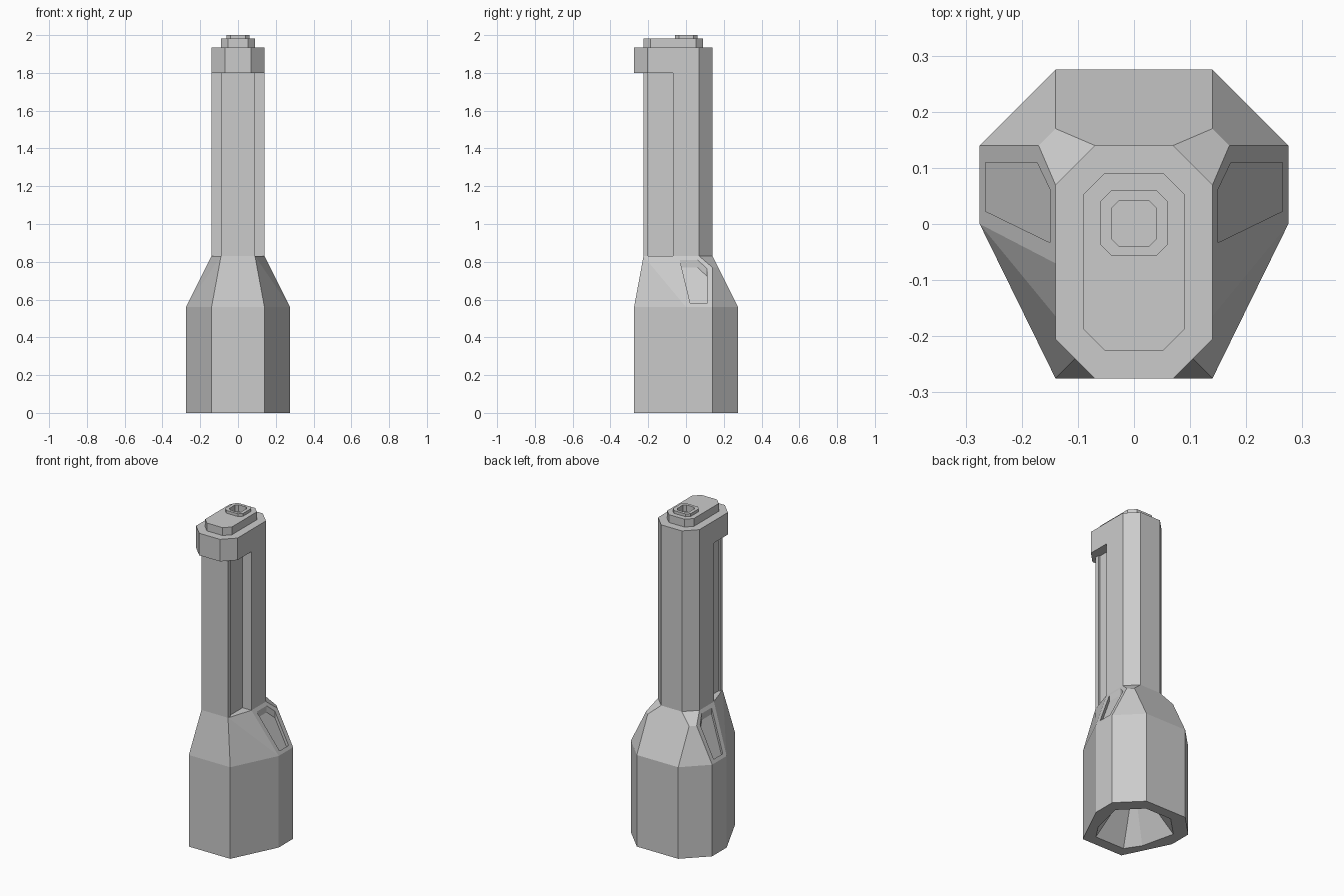
import bpy, bmesh

if "Cube" in bpy.data.objects:
    bpy.data.objects.remove(bpy.data.objects["Cube"])

grey = bpy.data.materials.new("mid_grey")
grey.diffuse_color = (0.6, 0.6, 0.6, 1)
grey.use_nodes = True
grey.node_tree.nodes["Principled BSDF"].inputs["Base Color"].default_value = grey.diffuse_color


def finish(name, bm):
    bmesh.ops.recalc_face_normals(bm, faces=bm.faces)
    me = bpy.data.meshes.new(name)
    bm.to_mesh(me)
    bm.free()
    me.materials.append(grey)
    ob = bpy.data.objects.new(name, me)
    bpy.context.collection.objects.link(ob)
    return ob


def loft(name, rings):
    """Skin a stack of equal-count rings of 3D points and cap both ends."""
    bm = bmesh.new()
    loops = [[bm.verts.new(p) for p in r] for r in rings]
    n = len(loops[0])
    for a, b in zip(loops, loops[1:]):
        for i in range(n):
            j = (i + 1) % n
            bm.faces.new((a[i], a[j], b[j], b[i]))
    bm.faces.new(loops[0][::-1])
    bm.faces.new(loops[-1])
    return finish(name, bm)


def at(poly, z, s=1.0):
    return [(x * s, y * s, z) for x, y in poly]


def mirrored(half):
    """Complete a right-hand half outline across x = 0."""
    return half + [(-x, y) for x, y in reversed(half)]


def chamfered(w, y0, y1, c):
    return mirrored([(w - c, y0), (w, y0 + c), (w, y1 - c), (w - c, y1)])


def cut(ob, cutter):
    cutter.hide_render = True
    m = ob.modifiers.new("cut", 'BOOLEAN')
    m.operation, m.solver, m.object = 'DIFFERENCE', 'EXACT', cutter
    bpy.context.view_layer.objects.active = ob
    bpy.ops.object.modifier_apply(modifier=m.name)
    bpy.data.objects.remove(cutter, do_unlink=True)


# Lamp head: eight-sided barrel with tapering, faceted shoulders
outline = mirrored([(0.14, -0.275), (0.275, 0), (0.275, 0.14), (0.14, 0.275)])
neck = mirrored([(0.09, -0.225), (0.14, -0.07), (0.14, 0.07), (0.07, 0.14)])
corner = mirrored([(0.17, 0.14), (0.14, 0.17)])
bm = bmesh.new()
for p in at(outline, 0) + at(outline, 0.56) + at(corner, 0.77) + at(neck, 0.83):
    bm.verts.new(p)
bmesh.ops.convex_hull(bm, input=bm.verts)
bmesh.ops.dissolve_limit(bm, angle_limit=0.02, verts=bm.verts, edges=bm.edges)
lamp_head = finish("lamp_head", bm)

# Sunken side panels on the shoulders
panel = [(0.265, 0.023), (0.265, 0.11), (0.173, 0.11), (0.15, 0.062), (0.15, -0.033)]
for side in (-1, 1):
    rings = [[(side * x, y, 0.56 + 2 * (0.275 - x) + dz) for x, y in panel]
             for dz in (-0.04, 0.06)]
    cut(lamp_head, loft("panel_cutter", rings))

# Conical reflector recess in the bottom
mouth = mirrored([(0.10, -0.21), (0.16, -0.12), (0.21, 0.09), (0.09, 0.21)])
cut(lamp_head, loft("reflector_cutter",
                    [at(mouth, -0.01, 1.03), at(mouth, 0.25, 0.2)]))

# Handle: wide chamfered back with a narrower front, slotted on both sides
back = mirrored([(0.14, -0.07), (0.14, 0.07), (0.07, 0.14)])
loft("handle_back", [at(back, 0.81), at(back, 1.8)])
front = mirrored([(0.09, -0.225), (0.09, -0.2), (0.08, -0.2), (0.08, -0.06)])
loft("handle_front", [at(front, 0.825), at(front, 1.81)])

# Overhanging end block
block = chamfered(0.14, -0.275, 0.14, 0.07)
loft("end_block", [at(block, 1.8), at(block, 1.935)])

# Stepped end cap with a hollow button
cap = chamfered(0.09, -0.225, 0.09, 0.037)
button = chamfered(0.06, -0.057, 0.06, 0.02)
hole = chamfered(0.04, -0.04, 0.042, 0.014)
loft("end_cap", [at(cap, 1.932), at(cap, 1.983), at(button, 1.983),
                 at(button, 2.0), at(hole, 2.0), at(hole, 1.96)])
